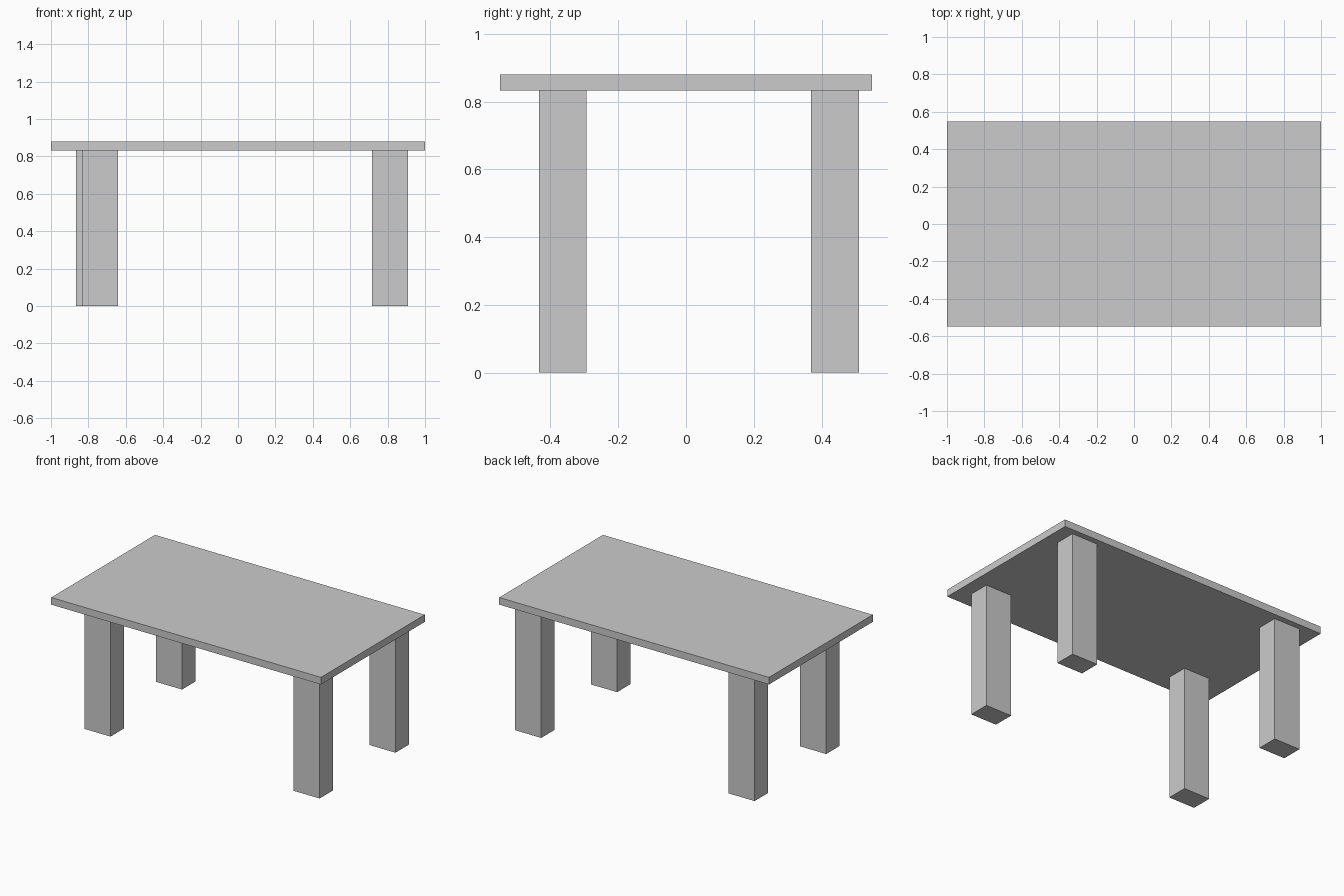
import bpy

if "Cube" in bpy.data.objects:
    bpy.data.objects.remove(bpy.data.objects["Cube"])


def box(name, x, y, z):
    """Axis-aligned box from (min, max) ranges."""
    ranges = (x, y, z)
    bpy.ops.mesh.primitive_cube_add(size=1, location=[(a + b) / 2 for a, b in ranges])
    obj = bpy.context.object
    obj.name = name
    obj.scale = [b - a for a, b in ranges]
    bpy.ops.object.transform_apply(location=False, rotation=False, scale=True)
    return obj


TOP_Z, UNDERSIDE_Z = 0.88, 0.832
LEG_X, LEG_Y = 0.193, 0.141

# Table top
box("table_top", (-1, 1), (-0.549, 0.549), (UNDERSIDE_Z, TOP_Z))

# Legs, slightly unevenly placed: name, min x, min y
for name, x, y in (
    ("front_left_leg", -0.834, -0.434),
    ("front_right_leg", 0.716, -0.434),
    ("back_left_leg", -0.866, 0.369),
    ("back_right_leg", 0.716, 0.369),
):
    box(name, (x, x + LEG_X), (y, y + LEG_Y), (0, UNDERSIDE_Z))
